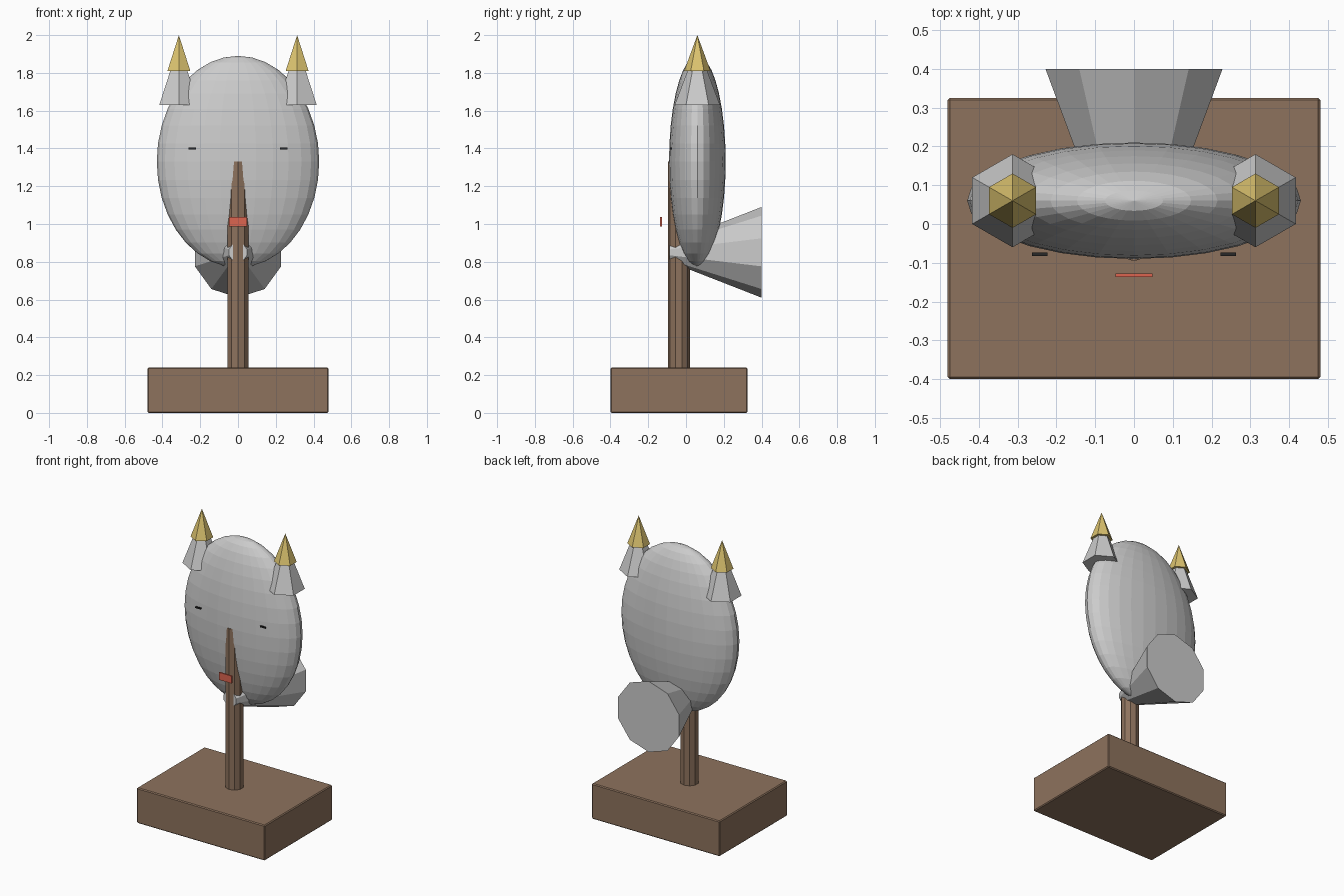
import bpy
from math import radians

if "Cube" in bpy.data.objects:
    bpy.data.objects.remove(bpy.data.objects["Cube"])


def material(name, rgb):
    m = bpy.data.materials.new(name)
    m.diffuse_color = (*rgb, 1)
    m.use_nodes = True
    m.node_tree.nodes["Principled BSDF"].inputs["Base Color"].default_value = m.diffuse_color
    return m


WOOD = material("wood", (0.27, 0.17, 0.11))
GOLD = material("gold", (0.72, 0.55, 0.16))
RED = material("red", (0.72, 0.13, 0.08))
BLACK = material("black", (0.02, 0.02, 0.02))


def finish(name, mat):
    ob = bpy.context.object
    ob.name = name
    if mat:
        ob.data.materials.append(mat)
    return ob


def box(name, lo, hi, mat):
    bpy.ops.mesh.primitive_cube_add(size=1, location=[(a + b) / 2 for a, b in zip(lo, hi)])
    bpy.context.object.scale = [b - a for a, b in zip(lo, hi)]
    bpy.ops.object.transform_apply(location=False, rotation=False, scale=True)
    return finish(name, mat)


def cone(name, sides, r1, r2, depth, loc, mat=None, rot=(0, 0, 0)):
    bpy.ops.mesh.primitive_cone_add(vertices=sides, radius1=r1, radius2=r2, depth=depth,
                                    location=loc, rotation=rot)
    return finish(name, mat)


# Plinth with slightly softened edges
base = box("base", (-0.48, -0.4, 0), (0.48, 0.325, 0.24), WOOD)
bevel = base.modifiers.new("bevel", 'BEVEL')
bevel.width = 0.006
bevel.segments = 1

# Post running up into the head, its front edge just showing; front vertex faces -y
cone("post", 10, 0.058, 0.058, 1.11, (0, -0.038, 0.775), WOOD, (0, 0, radians(180)))

# Flattened egg-shaped head
bpy.ops.mesh.primitive_uv_sphere_add(segments=28, ring_count=18, radius=1, location=(0, 0.06, 1.33))
bpy.context.object.scale = (0.43, 0.15, 0.56)
bpy.ops.object.transform_apply(location=False, rotation=False, scale=True)
finish("head", None)

# Flared horn at the back, widening towards +y
cone("rear_horn", 10, 0.05, 0.24, 0.487, (0, 0.1565, 0.85), None, (radians(-90), 0, 0))

# Mouth plate floating in front of the post
box("mouth", (-0.048, -0.137, 0.987), (0.048, -0.127, 1.037), RED)

# Ears, gold tips and slit eyes on both sides
for side, s in (("left", -1), ("right", 1)):
    x = s * 0.313
    cone(side + "_ear", 6, 0.12, 0, 0.32, (x, 0.06, 1.79))
    cone(side + "_ear_tip", 6, 0.07, 0, 0.19, (x, 0.06, 1.905), GOLD)
    ex = s * 0.243
    box(side + "_eye", (ex - 0.02, -0.083, 1.395), (ex + 0.02, -0.073, 1.404), BLACK)
